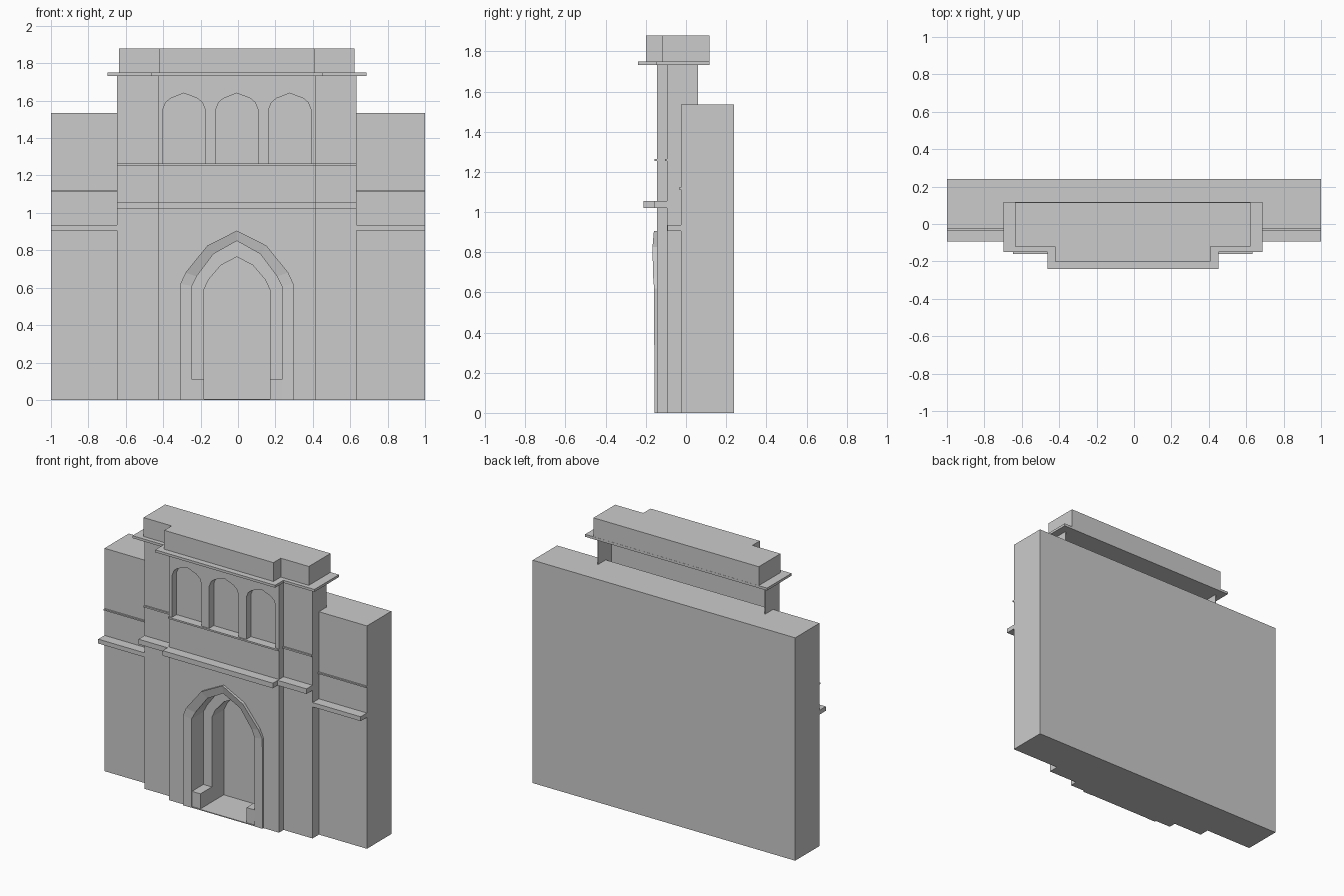
import bpy

if "Cube" in bpy.data.objects:
    bpy.data.objects.remove(bpy.data.objects["Cube"])

CX = -0.006  # the raised bays sit slightly off centre


def mesh(name, verts, faces):
    me = bpy.data.meshes.new(name)
    me.from_pydata(verts, [], faces)
    ob = bpy.data.objects.new(name, me)
    bpy.context.collection.objects.link(ob)
    return ob


def prism(name, pts, a, b, axis='y'):
    """Extrude a closed profile: (x,z) along y, or (x,y) along z."""
    area = sum(p[0] * q[1] - q[0] * p[1] for p, q in zip(pts, pts[1:] + pts[:1]))
    if (area < 0) == (axis == 'z'):
        pts = pts[::-1]
    if axis == 'z':
        verts = [(x, y, t) for t in (a, b) for x, y in pts]
    else:
        # profiles extruded along y are ordered so faces point outwards
        pts = pts[::-1]
        verts = [(x, t, z) for t in (a, b) for x, z in pts]
    n = len(pts)
    faces = [tuple(range(n))[::-1], tuple(range(n, 2 * n))]
    faces += [(i, (i + 1) % n, n + (i + 1) % n, n + i) for i in range(n)]
    if axis == 'y':
        faces = [f[::-1] for f in faces]
    ob = mesh(name, verts, faces)
    fix_normals(ob)
    return ob


def fix_normals(ob):
    import bmesh
    bm = bmesh.new()
    bm.from_mesh(ob.data)
    bmesh.ops.recalc_face_normals(bm, faces=bm.faces)
    bm.to_mesh(ob.data)
    bm.free()


def box(name, x0, x1, y0, y1, z0, z1):
    return prism(name, [(x0, y0), (x1, y0), (x1, y1), (x0, y1)], z0, z1, 'z')


def stepped(name, wide, narrow, back, y_side, y_mid, z0, z1):
    """Slab whose middle section projects further forward."""
    half = [(wide, back), (wide, y_side), (narrow, y_side), (narrow, y_mid)]
    pts = [(CX + x, y) for x, y in half] + [(CX - x, y) for x, y in half[::-1]]
    return prism(name, pts, z0, z1, 'z')


def arch(cx, half, base):
    """Left-to-right open arch from the right half's points, standing on base."""
    right = [(cx + x, z) for x, z in half[::-1]] + [(cx + half[0][0], base)]
    left = [(2 * cx - x, z) for x, z in right[1:]]
    return left[::-1] + right


def notched(name, x0, x1, z0, z1, arches, a, b):
    """Wall with arched openings cut up from its lower edge."""
    pts = [(x0, z0)] + [p for ar in arches for p in ar] + [(x1, z0), (x1, z1), (x0, z1)]
    return prism(name, pts, a, b)


# Arch outlines, as right halves from springing to apex
outer_arch = arch(CX, [(0.302, 0.62), (0.275, 0.68), (0.158, 0.825), (0, 0.905)], 0)
frame_arch = arch(CX, [(0.24, 0.61), (0.215, 0.66), (0.125, 0.78), (0, 0.85)], 0)
door_arch = arch(CX, [(0.176, 0.59), (0.15, 0.645), (0.085, 0.72), (0, 0.765)], 0)
niche_half = [(0.112, 1.555), (0.098, 1.59), (0.072, 1.612), (0, 1.64)]
niches = [arch(CX + d, niche_half, 1.26) for d in (-0.283, 0, 0.283)]
MX, BX = 0.64, 0.42  # half widths of the middle and central bays

# Main block
notched("main_block_front", -1, 1, 0, 1.535, [door_arch], -0.025, 0.105)
box("main_block_back", -1, 1, 0.105, 0.24, 0, 1.535)

# Middle bay: lower body, then an open-backed screen wall above
notched("middle_bay", CX - MX, CX + MX, 0, 1.26, [frame_arch], -0.095, -0.025)
box("screen_wall", CX - MX, CX + MX, -0.095, -0.09, 1.26, 1.735)
for s, side in ((-1, "left"), (1, "right")):
    xs = sorted((CX + s * MX, CX + s * (MX - 0.005)))
    box("screen_return_" + side, *xs, -0.09, 0.06, 1.26, 1.735)

# Central bay with door opening below and three niches above
notched("central_bay_lower", CX - BX, CX + BX, 0, 1.26, [frame_arch], -0.145, -0.095)
notched("central_bay_niches", CX - BX, CX + BX, 1.26, 1.735, niches, -0.145, -0.095)

# Door surround, swelling forward at the haunches
n = len(outer_arch)
swell = [0, 0.002, 0.007, 0.010, 0.003]
swell = swell + swell[-2::-1]
rows = [[(x, -0.144, z) for x, z in outer_arch],
        [(x, -0.157 - s, z) for (x, z), s in zip(outer_arch, swell)],
        [(x, -0.157 + s, z) for (x, z), s in zip(frame_arch, swell)],
        [(x, -0.144, z) for x, z in frame_arch]]
faces = [(r * n + i, r * n + i + 1, (r + 1) % 4 * n + i + 1, (r + 1) % 4 * n + i)
         for r in range(4) for i in range(n - 1)]
faces += [tuple(r * n for r in range(4)), tuple(r * n + n - 1 for r in range(3, -1, -1))]
fix_normals(mesh("door_surround", sum(rows, []), faces))

# Benches and floor in the doorway
for s, side in ((-1, "left"), (1, "right")):
    xs = sorted((CX + s * 0.24, CX + s * 0.176))
    box("door_bench_" + side, *xs, -0.15, -0.025, 0, 0.11)
box("door_floor", CX - 0.29, CX + 0.29, -0.155, 0.105, 0, 0.006)

# Mouldings on the wings
for side, x0, x1 in (("left", -1, CX - MX), ("right", CX + MX, 1)):
    box("wing_ledge_" + side, x0, x1, -0.093, -0.025, 0.905, 0.935)
    box("wing_string_" + side, x0, x1, -0.036, -0.025, 1.112, 1.121)

# Mouldings on the bays
stepped("bay_ledge", MX, BX, -0.095, -0.16, -0.212, 1.02, 1.055)
stepped("bay_string", MX, BX, -0.095, -0.105, -0.156, 1.254, 1.265)

# Cornice and parapet
stepped("cornice", 0.693, 0.457, 0.117, -0.15, -0.24, 1.733, 1.75)
stepped("parapet", 0.63, 0.416, 0.116, -0.12, -0.2, 1.75, 1.88)
